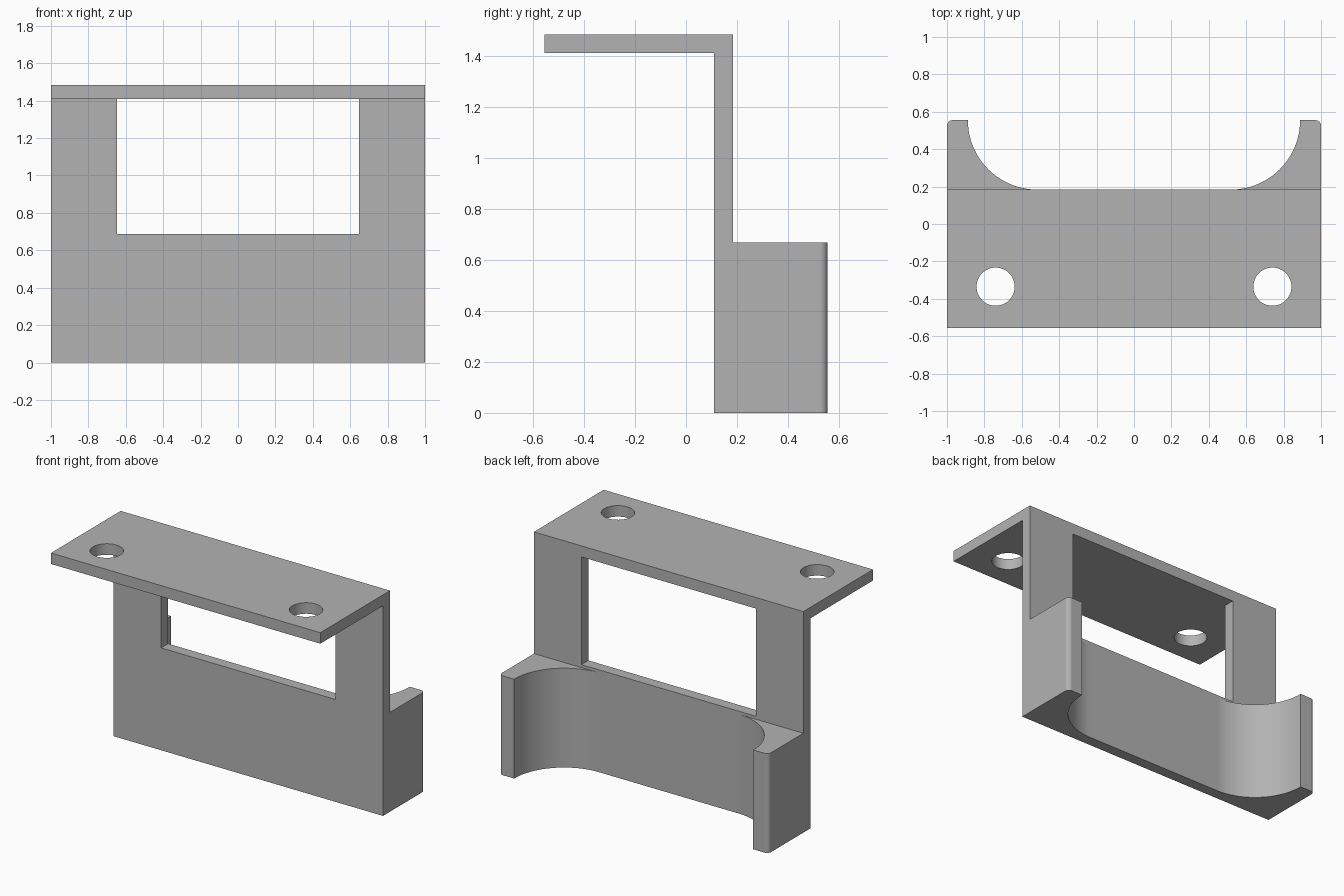
import bpy
import bmesh
from math import sin, cos, pi, radians
from mathutils import Vector

old = bpy.data.objects.get("Cube")
if old:
    bpy.data.objects.remove(old, do_unlink=True)

grey = bpy.data.materials.new("plain grey")
grey.use_nodes = True
colour = (0.45, 0.45, 0.45, 1)
grey.diffuse_color = colour
grey.node_tree.nodes["Principled BSDF"].inputs["Base Color"].default_value = colour

HALF, BACK, WALL_FRONT, WALL_BACK = 1.0, 0.555, 0.11, 0.184
TOP, FLANGE_BOTTOM, CRADLE_TOP = 1.484, 1.41, 0.667


def prism(name, points, sweep):
    """Extrude a closed outline along the sweep vector."""
    bm = bmesh.new()
    face = bm.faces.new([bm.verts.new(p) for p in points])
    new = bmesh.ops.extrude_face_region(bm, geom=[face])["geom"]
    bmesh.ops.translate(bm, vec=Vector(sweep),
                        verts=[v for v in new if isinstance(v, bmesh.types.BMVert)])
    bmesh.ops.recalc_face_normals(bm, faces=bm.faces)
    mesh = bpy.data.meshes.new(name)
    bm.to_mesh(mesh)
    bm.free()
    mesh.materials.append(grey)
    obj = bpy.data.objects.new(name, mesh)
    bpy.context.collection.objects.link(obj)
    return obj


def arc(cx, cy, r, start, end, steps):
    angles = [radians(start + (end - start) * i / steps) for i in range(steps + 1)]
    return [(cx + r * cos(a), cy + r * sin(a)) for a in angles]


def combine(target, tool, operation):
    """Apply a boolean and remove the tool object."""
    tool.hide_render = True
    mod = target.modifiers.new("combine", "BOOLEAN")
    mod.operation, mod.solver, mod.object = operation, "EXACT", tool
    bpy.context.view_layer.objects.active = target
    bpy.ops.object.modifier_apply(modifier=mod.name)
    bpy.data.objects.remove(tool, do_unlink=True)


# Upright wall and mounting flange as one L-shaped section
section = [(WALL_FRONT, 0), (WALL_BACK, 0), (WALL_BACK, TOP), (-BACK, TOP),
           (-BACK, FLANGE_BOTTOM), (WALL_FRONT, FLANGE_BOTTOM)]
bracket = prism("bracket", [(-HALF, y, z) for y, z in section], (2 * HALF, 0, 0))

# Cradle with two concave horns and rounded outer corners
tip, corner = 0.888, 0.03
radius = BACK - WALL_BACK
right = [(HALF, WALL_FRONT)]
right += arc(HALF - corner, BACK - corner, corner, 0, 90, 8)
right += arc(tip - radius, BACK, radius, 0, -90, 32)
outline = right + [(-x, y) for x, y in reversed(right)]
combine(bracket, prism("cradle", [(x, y, 0) for x, y in outline],
                       (0, 0, CRADLE_TOP)), "UNION")

# Window through the wall
w, sill = 0.648, 0.687
window = [(-w, 0, sill), (w, 0, sill), (w, 0, FLANGE_BOTTOM), (-w, 0, FLANGE_BOTTOM)]
combine(bracket, prism("window_cutter", window, (0, 0.4, 0)), "DIFFERENCE")

# Screw holes through the flange
for side in (-1, 1):
    circle = arc(side * 0.74, -0.335, 0.102, 0, 360, 48)[:-1]
    combine(bracket, prism("hole_cutter", [(x, y, 1.3) for x, y in circle],
                           (0, 0, 0.3)), "DIFFERENCE")

# Smooth the curves, keep the corners crisp
bpy.ops.object.select_all(action="DESELECT")
bracket.select_set(True)
bpy.context.view_layer.objects.active = bracket
bpy.ops.object.shade_smooth_by_angle(angle=radians(30))
weighted = bracket.modifiers.new("clean_normals", "WEIGHTED_NORMAL")
weighted.keep_sharp = True
